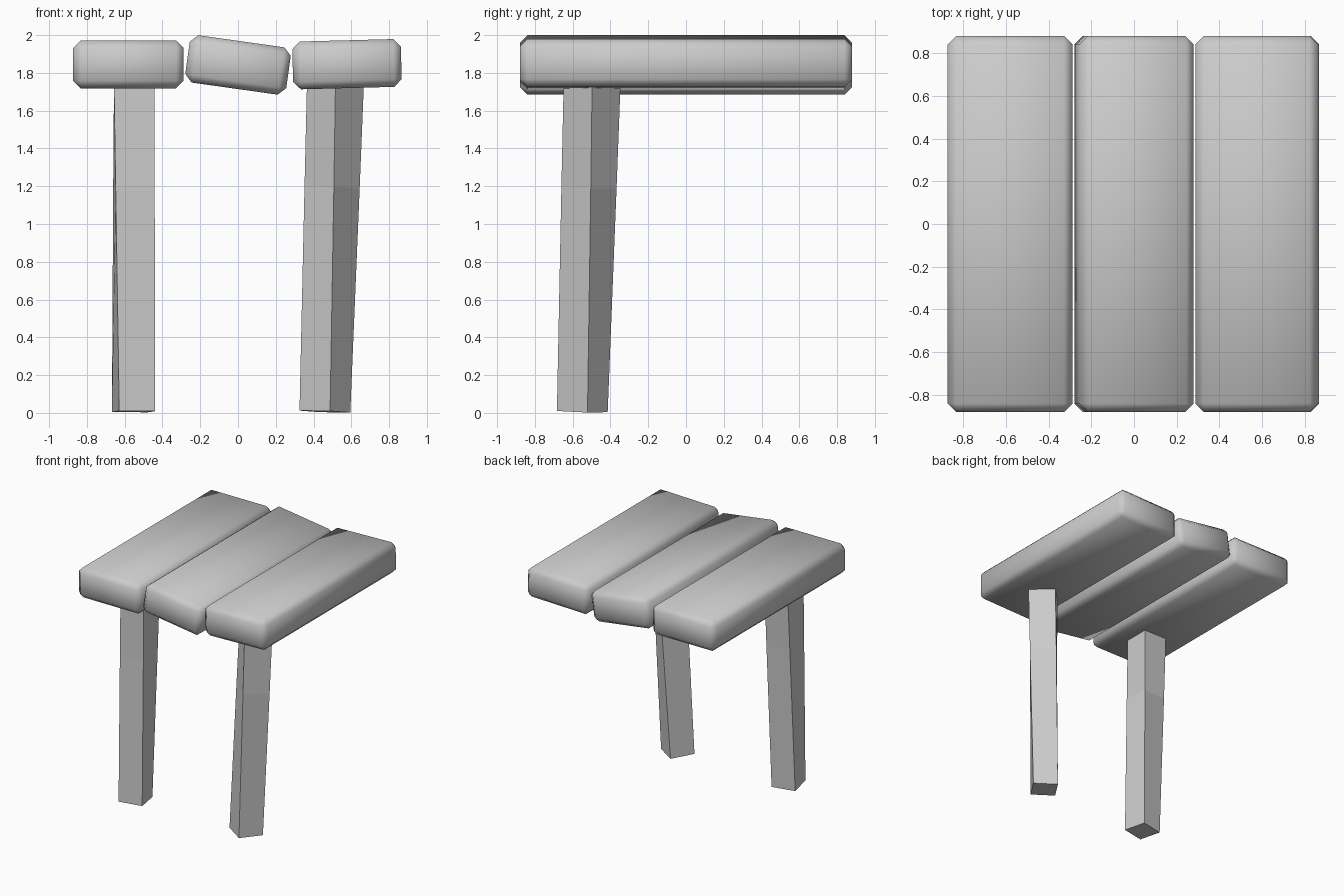
import bpy
import bmesh
from math import radians, cos, sin
from mathutils import Vector

if "Cube" in bpy.data.objects:
    bpy.data.objects.remove(bpy.data.objects["Cube"])


def finish(name, bm, smooth):
    bmesh.ops.recalc_face_normals(bm, faces=bm.faces)
    mesh = bpy.data.meshes.new(name)
    bm.to_mesh(mesh)
    bm.free()
    for p in mesh.polygons:
        p.use_smooth = smooth
    obj = bpy.data.objects.new(name, mesh)
    bpy.context.collection.objects.link(obj)
    return obj


def plank(name, x, z, width, tilt):
    # chamfered board, tilted about its long axis
    bm = bmesh.new()
    bmesh.ops.create_cube(bm, size=1)
    bmesh.ops.scale(bm, vec=(width, 1.76, 0.253), verts=bm.verts)
    bmesh.ops.bevel(bm, geom=bm.edges[:], offset=0.04, segments=1,
                    affect='EDGES', profile=0.5)
    obj = finish(name, bm, True)
    obj.location = (x, 0, z)
    obj.rotation_euler.y = radians(tilt)


def leg(name, foot, head, spin):
    # square post, leaning, slightly twisted and tapered towards the foot
    foot, head = Vector(foot), Vector(head)
    lean = (head - foot) / (head.z - foot.z)
    bm = bmesh.new()
    rings = []
    for t in (0.0, 0.68, 1.0):
        c = foot.lerp(head, t)
        half = (0.194 + 0.019 * t) / 2
        a = radians(spin + 11.5 * (1 - t))
        ring = []
        for u, v in ((-1, -1), (1, -1), (1, 1), (-1, 1)):
            dx = half * (u * cos(a) - v * sin(a))
            dy = half * (u * sin(a) + v * cos(a))
            dz = -lean.x * dx - lean.y * dy
            ring.append(bm.verts.new(c + Vector((dx, dy, dz))))
        rings.append(ring)
    for lo, hi in zip(rings, rings[1:]):
        for i in range(4):
            j = (i + 1) % 4
            bm.faces.new((lo[i], lo[j], hi[j], hi[i]))
    bm.faces.new(rings[0])
    bm.faces.new(rings[-1])
    finish(name, bm, False)


# top boards
plank("left_plank", -0.58, 1.845, 0.585, 0)
plank("middle_plank", 0.0, 1.842, 0.54, 8)
plank("right_plank", 0.577, 1.846, 0.575, -1.5)

# legs under the front half
leg("left_leg", (-0.553, -0.557, 0.007), (-0.55, -0.499, 1.75), 0)
leg("right_leg", (0.46, -0.549, 0.007), (0.516, -0.497, 1.75), 45)
